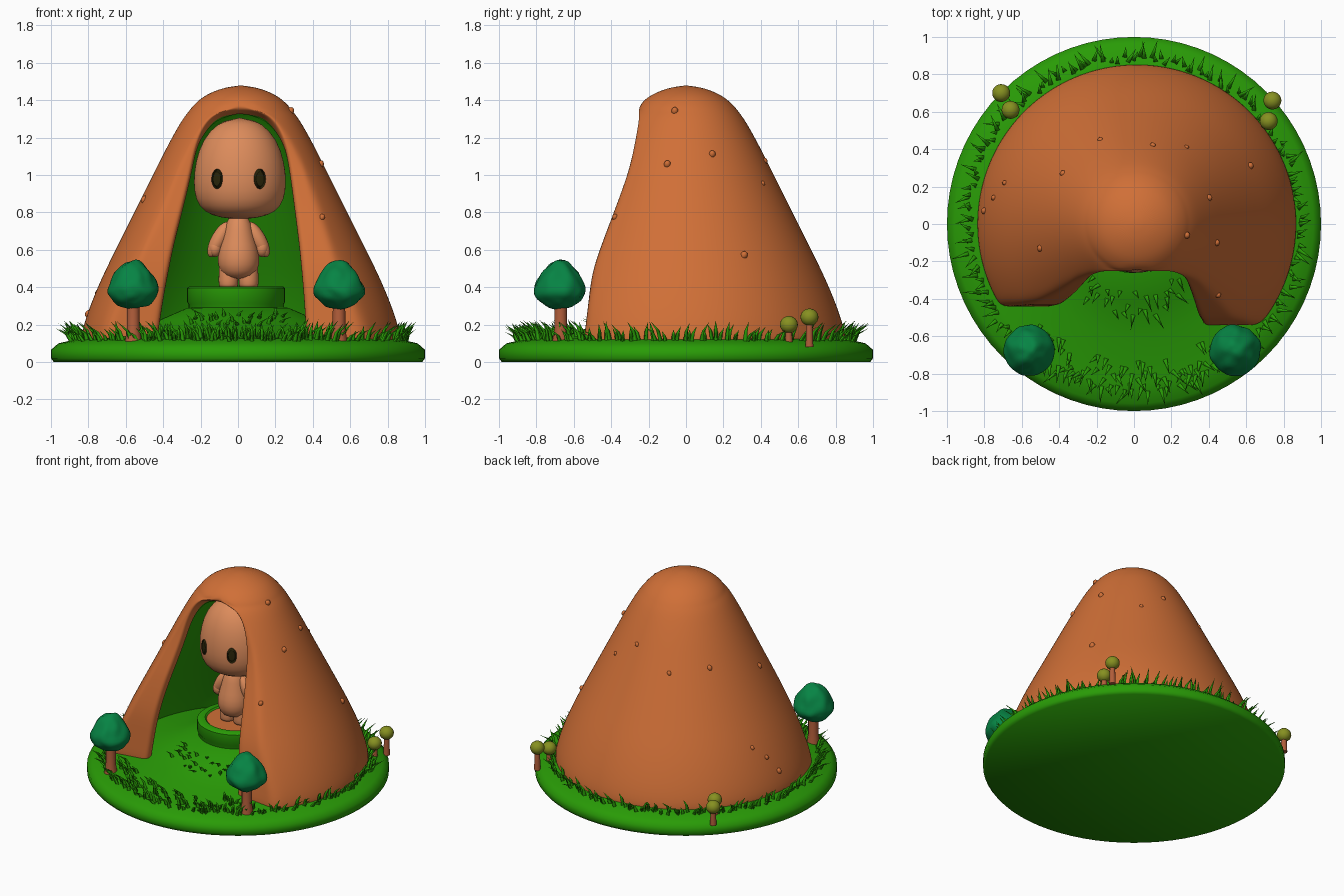
import bpy, bmesh, math, random
from mathutils import Matrix, Vector, noise

random.seed(4)
if "Cube" in bpy.data.objects:
    bpy.data.objects.remove(bpy.data.objects["Cube"])


def material(name, color):
    m = bpy.data.materials.new(name)
    m.use_nodes = True
    m.diffuse_color = (*color, 1)
    m.node_tree.nodes["Principled BSDF"].inputs["Base Color"].default_value = (*color, 1)
    return m


GREEN = material("grass green", (0.022, 0.33, 0.002))
CLAY = material("clay orange", (0.63, 0.16, 0.038))
SKIN = material("peach skin", (0.72, 0.26, 0.105))
TEAL = material("leaf teal", (0.002, 0.23, 0.058))
OLIVE = material("mushroom olive", (0.24, 0.28, 0.015))
BARK = material("bark brown", (0.44, 0.11, 0.042))
DARK = material("eye dark", (0.022, 0.018, 0.003))


def finish(name, bm, mats, subsurf=0, angle=40):
    """Turn a bmesh into a smooth shaded object."""
    me = bpy.data.meshes.new(name)
    bm.to_mesh(me)
    bm.free()
    for m in mats:
        me.materials.append(m)
    me.shade_smooth()
    me.set_sharp_from_angle(angle=math.radians(angle))
    ob = bpy.data.objects.new(name, me)
    bpy.context.collection.objects.link(ob)
    if subsurf:
        mod = ob.modifiers.new("smooth", "SUBSURF")
        mod.levels = mod.render_levels = subsurf
    return ob


def lathe_mesh(profile, seg=32):
    """Spin (radius, height) points around z."""
    bm = bmesh.new()
    vs = [bm.verts.new((r, 0, z)) for r, z in profile]
    es = [bm.edges.new(p) for p in zip(vs, vs[1:])]
    bmesh.ops.spin(bm, geom=vs + es, cent=(0, 0, 0), axis=(0, 0, 1),
                   angle=math.tau, steps=seg, use_merge=True)
    bmesh.ops.remove_doubles(bm, verts=bm.verts, dist=1e-5)
    bmesh.ops.recalc_face_normals(bm, faces=bm.faces)
    return bm


def lathe(name, profile, mat, loc=(0, 0, 0), seg=32, subsurf=0, angle=40):
    ob = finish(name, lathe_mesh(profile, seg), [mat], subsurf, angle)
    ob.location = loc
    return ob


def ball(name, mat, loc, scale, rot=(0, 0, 0), seg=20):
    bm = bmesh.new()
    bmesh.ops.create_uvsphere(bm, u_segments=seg, v_segments=seg // 2 + 2, radius=1)
    ob = finish(name, bm, [mat], angle=180)
    ob.location, ob.scale, ob.rotation_euler = loc, scale, rot
    return ob


def lookup(table, x):
    """Linear interpolation in an ascending table of pairs."""
    if x <= table[0][0]:
        return table[0][1]
    for (a, u), (b, v) in zip(table, table[1:]):
        if x <= b:
            return u + (v - u) * (x - a) / (b - a)
    return table[-1][1]


# Ground disc with a rise in the middle
GROUND = [(0, 0.3), (0.27, 0.29), (0.42, 0.225), (0.6, 0.155), (0.85, 0.125),
          (0.96, 0.1), (1, 0.065), (1, 0.02), (0.985, 0), (0, 0)]
lathe("ground", GROUND, GREEN, seg=72, angle=60)

# Hollow mound: radius, door half width and flattened front, all by height
RADIUS = [(0.08, 0.865), (0.2, 0.842), (0.4, 0.77), (0.58, 0.68), (0.82, 0.56),
          (1.06, 0.44), (1.2, 0.37), (1.3, 0.31), (1.38, 0.25), (1.43, 0.185),
          (1.465, 0.1), (1.48, 0)]
ARCH = [(1, 0.265), (1.14, 0.24), (1.24, 0.205), (1.3, 0.165), (1.335, 0.11), (1.36, 0)]
DOOR_LEFT = [(0.08, 0.35), (0.3, 0.34), (0.6, 0.315), (0.8, 0.29)] + ARCH
DOOR_RIGHT = [(0.08, 0.45), (0.3, 0.42), (0.6, 0.365), (0.8, 0.315)] + ARCH
BROW = [(1, 0.31), (1.2, 0.265), (1.38, 0.25)]
FRONT_LEFT = [(0.08, 0.55), (0.5, 0.5), (0.75, 0.405)] + BROW
FRONT_RIGHT = [(0.08, 0.445), (0.5, 0.43), (0.75, 0.38)] + BROW
CX = 0.015
COLS = 64
bm = bmesh.new()
apex = bm.verts.new((CX, 0, 1.48))
rows = []
for z in (1.465, 1.43, 1.395, 1.36, 1.335, 1.3, 1.24, 1.14, 1.03, 0.9, 0.76, 0.62, 0.48, 0.34, 0.2, 0.08):
    r = lookup(RADIUS, z)
    start = -math.pi / 2 + math.asin(lookup(DOOR_LEFT, z) / r)
    end = 1.5 * math.pi - math.asin(lookup(DOOR_RIGHT, z) / r)
    row = []
    for j in range(COLS + 1):
        a = start + (end - start) * j / COLS
        x, y = r * math.cos(a), r * math.sin(a)
        front = lookup(FRONT_LEFT if x > 0 else FRONT_RIGHT, z)
        row.append(bm.verts.new((CX + x, max(y, -front), z)))
    rows.append(row)
for j in range(COLS):
    bm.faces.new((apex, rows[0][j], rows[0][j + 1]))
    for up, low in zip(rows, rows[1:]):
        bm.faces.new((up[j], low[j], low[j + 1], up[j + 1]))
bmesh.ops.remove_doubles(bm, verts=bm.verts, dist=1e-4)
mound = finish("mound", bm, [CLAY, GREEN], angle=180)
shell = mound.modifiers.new("thickness", "SOLIDIFY")
shell.thickness, shell.offset = 0.075, -1
shell.material_offset, shell.material_offset_rim = 1, 0
sub = mound.modifiers.new("smooth", "SUBSURF")
sub.levels = sub.render_levels = 2

# Pebbles set in the mound wall
HEIGHT = [(r, z) for z, r in reversed(RADIUS)]
for x, y in [(-0.18, 0.45), (0.1, 0.42), (0.28, 0.41), (0.62, 0.31), (0.4, 0.14),
             (-0.38, 0.27), (-0.69, 0.22), (-0.75, 0.14), (-0.5, -0.13), (0.44, -0.1),
             (0.45, -0.38), (-0.8, 0.07), (0.28, -0.06)]:
    s = random.uniform(0.013, 0.02)
    z = lookup(HEIGHT, math.hypot(x - CX, y)) - 0.01
    ball("pebble", CLAY, (x, y, z), (s, s, s * 1.2), (0, 0.5, random.random()), 10)

# Pedestal with a clay top
bm = lathe_mesh([(0, 0.395), (0.2, 0.395), (0.21, 0.405), (0.25, 0.405), (0.262, 0.395),
                 (0.262, 0.32), (0.255, 0.31), (0.255, 0.2), (0, 0.2)], 40)
for f in bm.faces:
    c = f.calc_center_median()
    f.material_index = int(c.z > 0.39 and c.xy.length < 0.2)
finish("pedestal", bm, [GREEN, CLAY]).location = (-0.01, 0, 0)

# Figure: head, eyes, torso, arms and legs
FY = -0.045
head = lathe("head", [(0, 0.765), (0.1, 0.77), (0.195, 0.8), (0.24, 0.87), (0.25, 0.96),
                      (0.24, 1.07), (0.2, 1.19), (0.12, 1.28), (0, 1.31)],
             SKIN, (0.01, FY, 0), subsurf=1, angle=180)
head.scale.y = 0.88
lathe("torso", [(0, 0.44), (0.085, 0.455), (0.115, 0.52), (0.11, 0.59), (0.085, 0.67),
                (0.07, 0.74), (0.04, 0.79), (0, 0.8)], SKIN, (0.003, FY, 0), subsurf=1, angle=180)
for s, side in ((-1, "right"), (1, "left")):
    eye = lathe(side + "_eye", [(0, 0), (0.35, 0), (0.7, 0), (1, 0)], DARK,
                (0.12 * s, FY - 0.2, 0.98), seg=24)
    eye.scale = (0.034, 0.055, 1)
    eye.rotation_euler = (math.pi / 2, 0, 0.46 * s)
    wrap = eye.modifiers.new("wrap", "SHRINKWRAP")
    wrap.target, wrap.offset = head, 0.003
    plate = eye.modifiers.new("plate", "SOLIDIFY")
    plate.thickness, plate.offset = 0.005, 0
    ball(side + "_arm", SKIN, (0.003 + 0.105 * s, FY, 0.655), (0.042, 0.045, 0.105),
         (0, -0.5 * s, 0))
    ball(side + "_hand", SKIN, (0.003 + 0.125 * s, FY - 0.005, 0.61), (0.036, 0.038, 0.048))
    lathe(side + "_leg", [(0, 0.395), (0.045, 0.397), (0.054, 0.41), (0.053, 0.46),
                          (0.05, 0.55), (0, 0.56)], SKIN, (0.003 + 0.054 * s, FY, 0), 20, 1, 180)

# Two lumpy pear shaped trees beside the door
for x, side in ((-0.56, "right"), (0.54, "left")):
    lathe(side + "_trunk", [(0, 0.1), (0.046, 0.1), (0.034, 0.18), (0.033, 0.34), (0, 0.34)],
          BARK, (x, -0.67, 0), 12)
    bm = bmesh.new()
    bmesh.ops.create_icosphere(bm, subdivisions=4, radius=1)
    for v in bm.verts:
        bump = 1 + 0.1 * noise.noise(v.co * 2 + Vector((x * 9, 0, 0)))
        taper = 1.04 - 0.3 * v.co.z if v.co.z > 0 else 1.04 - 0.05 * v.co.z
        v.co = Vector((v.co.x * taper, v.co.y * taper, v.co.z * (1.15 if v.co.z > 0 else 0.85))) * bump * 0.13
    finish(side + "_crown", bm, [TEAL], angle=180).location = (x, -0.675, 0.395)

# Round mushrooms at the back
for x, y, z in ((-0.71, 0.70, 0.21), (-0.66, 0.61, 0.215), (0.74, 0.66, 0.24), (0.72, 0.55, 0.2)):
    ball("mushroom_cap", OLIVE, (x, y, z), (0.048, 0.048, 0.046))
    lathe("mushroom_stem", [(0, 0.08), (0.022, 0.08), (0.016, z), (0, z)], BARK, (x, y, 0), 10)

# Grass blades, each a bent three sided spike
bm = bmesh.new()


def blade(x, y, lean, height, bend):
    z = lookup(GROUND[:7], math.hypot(x, y)) - 0.01
    out = Vector((math.cos(lean), math.sin(lean), 0))
    rings = []
    for t, w in ((0, 0.015), (0.55, 0.011)):
        c = Vector((x, y, z + height * t)) + out * bend * t * t
        rings.append([bm.verts.new(c + Matrix.Rotation(k * math.tau / 3 + lean, 3, "Z") @ Vector((w, 0, 0)))
                      for k in range(3)])
    tip = bm.verts.new(Vector((x, y, z + height)) + out * bend)
    low, up = rings
    for k in range(3):
        n = (k + 1) % 3
        bm.faces.new((low[k], low[n], up[n], up[k]))
        bm.faces.new((up[k], up[n], tip))


def scatter(count, r0, r1, a0, a1, tall):
    """Blades spread evenly over an arc, leaning outward."""
    for i in range(count):
        a = a0 + (a1 - a0) * (i + random.random()) / count
        r = random.uniform(r0, r1)
        blade(r * math.cos(a), r * math.sin(a), a + random.uniform(-0.7, 0.7),
              random.uniform(0.5, 1) * tall, random.uniform(0.03, 0.1))


FRONT = -math.pi / 2
scatter(190, 0.86, 0.9, 0, math.tau, 0.115)
scatter(60, 0.72, 0.86, FRONT - 0.75, FRONT + 0.75, 0.11)
scatter(26, 0.34, 0.5, FRONT - 0.7, FRONT + 0.7, 0.06)
finish("grass", bm, [GREEN], angle=180)
